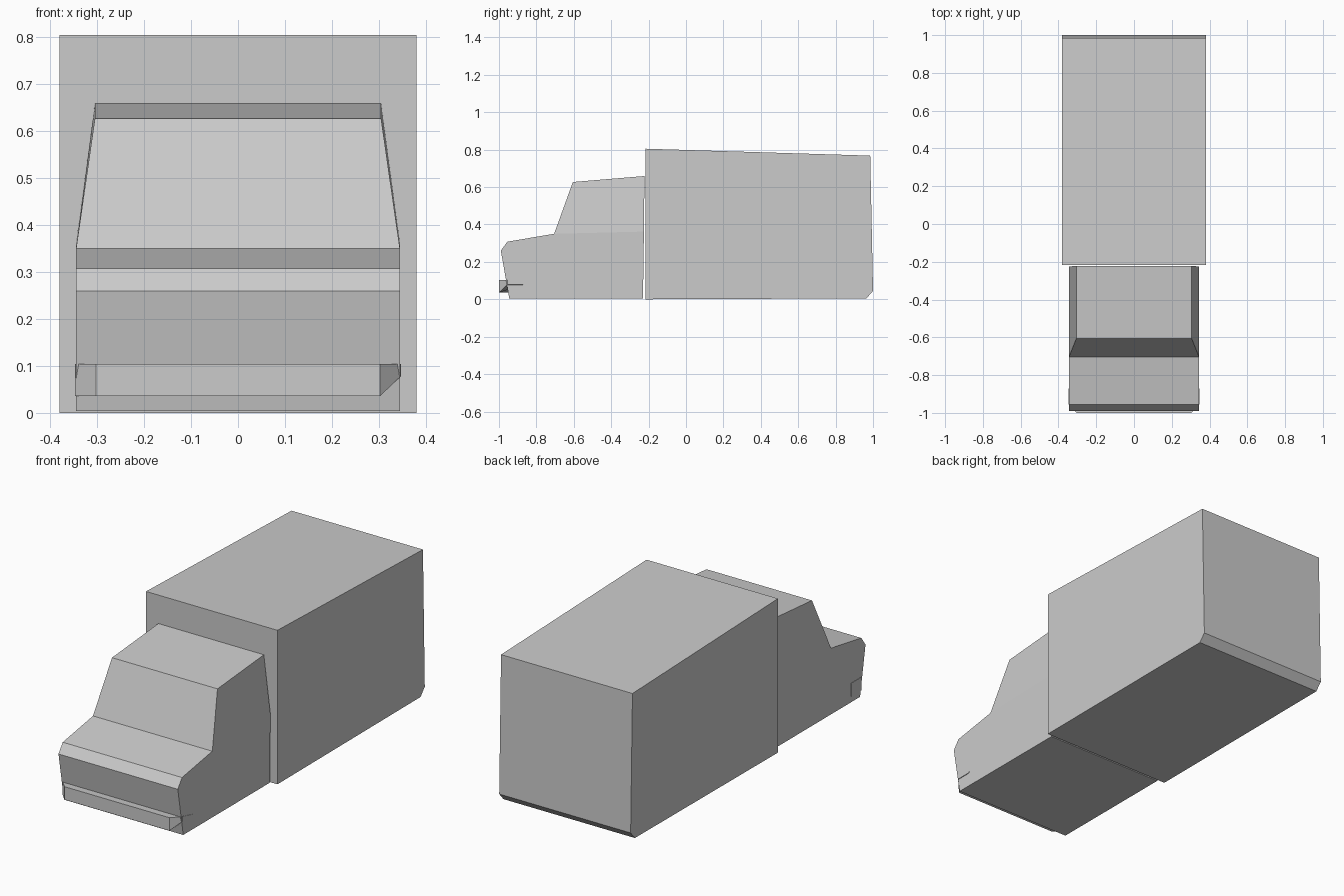
import bpy
import bmesh

cube = bpy.data.objects.get("Cube")
if cube:
    bpy.data.objects.remove(cube, do_unlink=True)

# Single plain grey paint
GREY = (0.6, 0.6, 0.6, 1)
paint = bpy.data.materials.new("plain_grey")
paint.use_nodes = True
paint.diffuse_color = GREY
paint.node_tree.nodes["Principled BSDF"].inputs["Base Color"].default_value = GREY


def loft(name, left, right):
    """Solid between two matching outlines of (x, y, z) points."""
    bm = bmesh.new()
    a = [bm.verts.new(p) for p in left]
    b = [bm.verts.new(p) for p in right]
    bm.faces.new(a)
    bm.faces.new(b[::-1])
    n = len(a)
    for i in range(n):
        j = (i + 1) % n
        bm.faces.new((a[j], a[i], b[i], b[j]))
    bmesh.ops.recalc_face_normals(bm, faces=bm.faces)
    mesh = bpy.data.meshes.new(name)
    bm.to_mesh(mesh)
    bm.free()
    mesh.materials.append(paint)
    obj = bpy.data.objects.new(name, mesh)
    bpy.context.collection.objects.link(obj)
    return obj


def mirrored(name, profile):
    """Symmetric body from (half_width, y, z) points."""
    return loft(name, [(-w, y, z) for w, y, z in profile], profile)


def extruded(name, half_width, profile):
    return mirrored(name, [(half_width, y, z) for y, z in profile])


# Cargo box with a slightly falling roof and chamfered rear sill
extruded("cargo_box", 0.38, [
    (-0.217, 0), (-0.217, 0.805), (0.985, 0.768), (1, 0.045), (0.965, 0.005)])

# Lower cab with bonnet and raked nose
extruded("cab_body", 0.345, [
    (-0.945, 0.004), (-0.99, 0.26), (-0.955, 0.308), (-0.705, 0.35),
    (-0.225, 0.362), (-0.23, 0.004)])

# Tapered upper cab
mirrored("cab_roof", [
    (0.345, -0.705, 0.35), (0.305, -0.605, 0.627),
    (0.305, -0.222, 0.659), (0.345, -0.225, 0.362)])

# Bumper: beam with angled ends, its left lower corner raised
top = [(-0.347, -0.87), (-0.347, -0.955), (-0.303, -1), (0.303, -1),
       (0.347, -0.955), (0.347, -0.87)]
low = [0.036, 0.036, 0.036, 0.036, 0.078, 0.078]
high = [0.104, 0.104, 0.104, 0.104, 0.104, 0.084]
loft("front_bumper",
     [(x, y, z) for (x, y), z in zip(top, low)],
     [(x, y, z) for (x, y), z in zip(top, high)])
